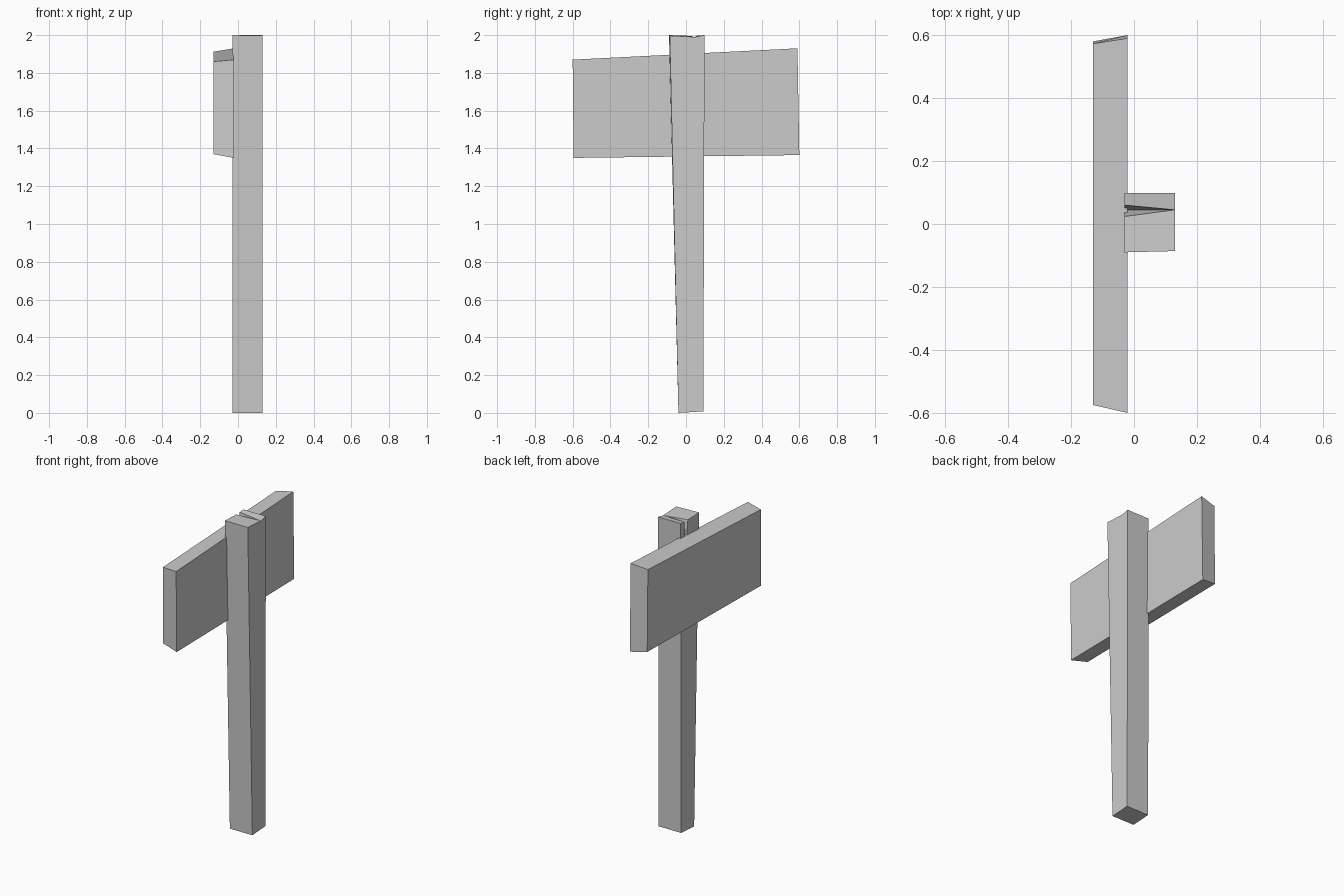
import bpy
import bmesh

cube = bpy.data.objects.get("Cube")
if cube:
    bpy.data.objects.remove(cube, do_unlink=True)

grey = bpy.data.materials.new("plain grey")
grey.use_nodes = True
colour = (0.6, 0.6, 0.6, 1)
grey.diffuse_color = colour
grey.node_tree.nodes["Principled BSDF"].inputs["Base Color"].default_value = colour


def make_solid(name, points, faces):
    """Flat-sided solid from named corners; each face is a string of names."""
    bm = bmesh.new()
    corner = {key: bm.verts.new(co) for key, co in points.items()}
    for face in faces.split():
        bm.faces.new([corner[key] for key in face])
    bmesh.ops.recalc_face_normals(bm, faces=bm.faces)
    mesh = bpy.data.meshes.new(name)
    bm.to_mesh(mesh)
    bm.free()
    mesh.materials.append(grey)
    obj = bpy.data.objects.new(name, mesh)
    bpy.context.collection.objects.link(obj)
    return obj


# Sign board: slightly skewed plank, its inner face meeting the post
make_solid("sign_board", {
    "a": (-0.13, -0.575, 1.37), "b": (-0.02, -0.595, 1.35),
    "c": (-0.02, 0.60, 1.365), "d": (-0.13, 0.58, 1.385),
    "e": (-0.13, -0.575, 1.86), "f": (-0.02, -0.60, 1.87),
    "g": (-0.02, 0.59, 1.93), "h": (-0.13, 0.573, 1.912),
}, "abcd efgh abfe bcgf cdhg daeh")

# Post: widens upward, with a wedge-shaped crack (l, v, r to tip t) in the top
left, right = -0.03, 0.13
make_solid("post", {
    "a": (left, -0.04, 0), "b": (right, -0.04, 0),
    "c": (right, 0.092, 0.008), "d": (left, 0.092, 0.008),
    "e": (left, -0.09, 2), "f": (right, -0.086, 1.997),
    "g": (right, 0.098, 2), "h": (left, 0.098, 2),
    "l": (left, 0.024, 1.996), "r": (left, 0.06, 1.997),
    "v": (left, 0.045, 1.83), "t": (right, 0.045, 1.99),
}, "abcd abfe bcgtf cdhg aelv avd dvrh eftl rtgh ltv vtr")
